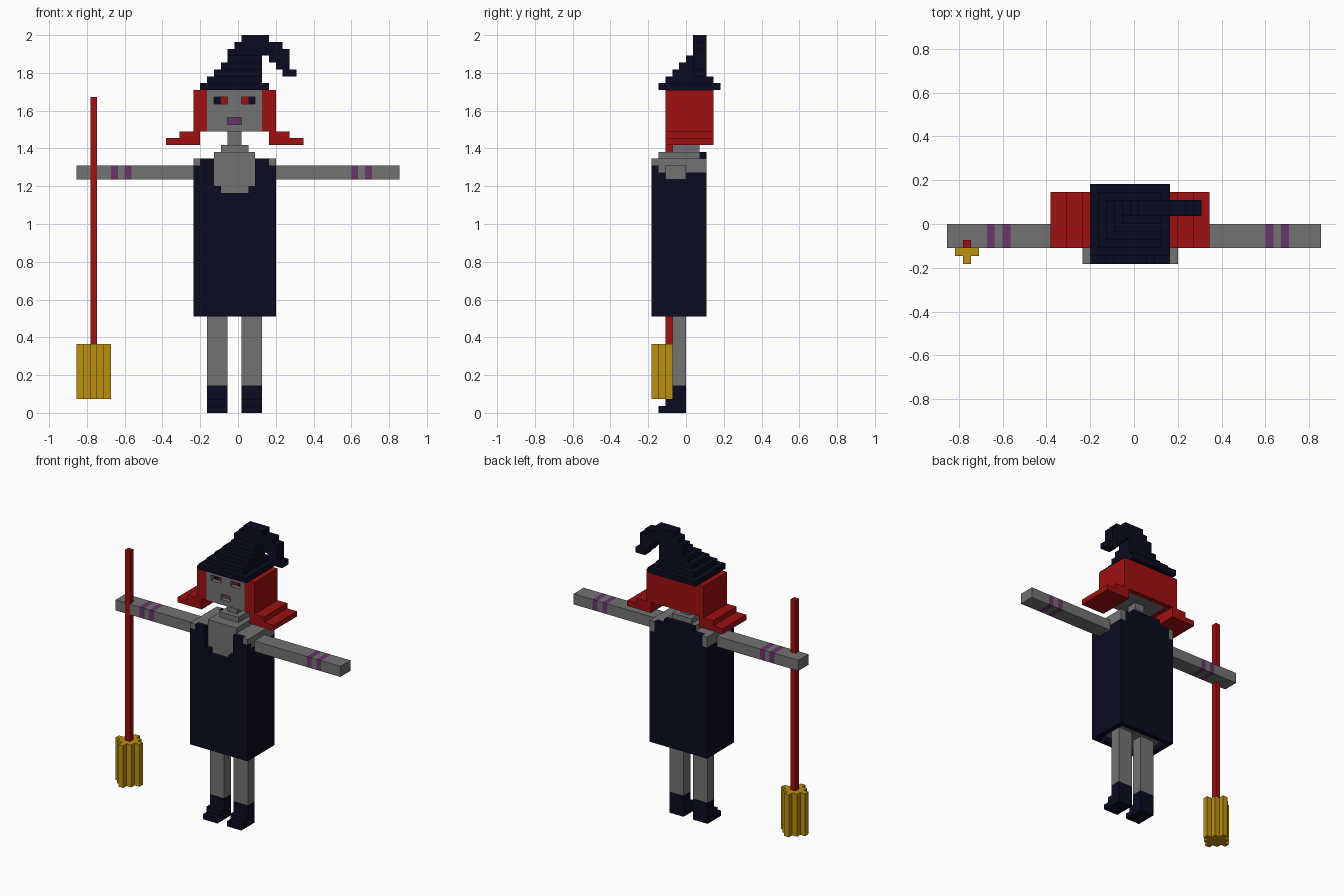
import bpy
import bmesh
from mathutils import Matrix, Vector

# Remove the default cube only
default_cube = bpy.data.objects.get("Cube")
if default_cube:
    bpy.data.objects.remove(default_cube, do_unlink=True)

UNIT = 2 / 55                       # edge length of one block
ORIGIN = Vector((23.5, 5, 0))       # block coordinates of the world origin
MIDDLE = 23                         # symmetry plane of the body, in blocks


def make_material(name, red, green, blue):
    material = bpy.data.materials.new(name)
    material.use_nodes = True
    colour = (red, green, blue, 1)
    material.diffuse_color = colour
    shader = material.node_tree.nodes["Principled BSDF"]
    shader.inputs["Base Color"].default_value = colour
    shader.inputs["Roughness"].default_value = 0.9
    return material


grey = make_material("grey skin", .17, .17, .17)
navy = make_material("navy cloth", .003, .0035, .015)
red = make_material("deep red", .35, .005, .006)
gold = make_material("straw gold", .5, .28, .005)
purple = make_material("dull purple", .14, .035, .14)


def block(x, y, z):
    """One box, given as block ranges along each axis."""
    return (x, y, z)


def mirrored(boxes):
    """The boxes together with their reflection across the body."""
    flip = 2 * MIDDLE
    return boxes + [((flip - x[1], flip - x[0]), y, z) for x, y, z in boxes]


def build(name, material, boxes):
    """Join a set of boxes into one object."""
    bm = bmesh.new()
    for ranges in boxes:
        low = Vector([r[0] for r in ranges])
        high = Vector([r[1] for r in ranges])
        centre = ((low + high) / 2 - ORIGIN) * UNIT
        size = (high - low) * UNIT
        bmesh.ops.create_cube(bm, size=1, matrix=Matrix.LocRotScale(centre, None, size))
    mesh = bpy.data.meshes.new(name)
    bm.to_mesh(mesh)
    bm.free()
    mesh.materials.append(material)
    result = bpy.data.objects.new(name, mesh)
    bpy.context.collection.objects.link(result)
    return result


# Legs and stepped boots
shin = (3, 5)
build("legs", grey, mirrored([block((19, 22), shin, (4, 15))]))
build("boots", navy, mirrored([
    block((19, 22), shin, (0, 4)),
    block((19, 22), (1, 3), (0, 1)),
    block((19, 22), (2, 3), (1, 2)),
]))

# Dress: a shell with a neckline cut out of the front
front, back, side = (0, 1), (7, 8), (17, 18)
build("dress", navy, [
    block((17, 29), front, (14, 32)),
    block((18, 28), back, (14, 37)),
    block((20, 26), back, (37, 38)),
] + mirrored([
    block(side, (1, 8), (14, 35)),
    block((17, 21), front, (32, 33)),
    block((17, 20), front, (33, 36)),
    block((18, 20), front, (36, 37)),
]))

# Body inside the dress, shoulders and neck
inside = (1, 7)
build("torso", grey, [
    block((18, 28), inside, (15, 37)),
    block((20, 26), inside, (37, 38)),
    block((21, 25), (3, 7), (38, 39)),
    block((22, 24), (4, 6), (39, 41)),
])
build("shoulders", grey, mirrored([
    block(side, (0, 8), (36, 37)),
    block(side, (1, 8), (35, 36)),
]))

# Arms with two purple bands each; the right hand is notched for the handle
depth, height = (2, 5), (34, 36)
build("right_arm", grey, [
    block((0, 2), depth, height),
    block((2, 3), (3, 5), height),
] + [block(span, depth, height) for span in ((3, 5), (6, 7), (8, 17))])
build("left_arm", grey,
      [block(span, depth, height) for span in ((29, 40), (41, 42), (43, 47))])
build("arm_bands", purple,
      [block((start, start + 1), depth, height) for start in (5, 7, 40, 42)])

# Head with recessed eyes and mouth
skin = (2, 3)
build("head", grey, [
    block((19, 27), (3, 8), (41, 47)),
    block((22, 24), skin, (45, 46)),
] + [block((19, 27), skin, span) for span in ((41, 42), (43, 45), (46, 47))]
  + mirrored([
    block((19, 22), skin, (42, 43)),
    block((19, 20), skin, (45, 46)),
]))
recess = (2.8, 3)
build("mouth", purple, [block((22, 24), recess, (42, 43))])
build("eye_outer", navy, mirrored([block((20, 21), recess, (45, 46))]))
build("eye_inner", red, mirrored([block((21, 22), recess, (45, 46))]))

# Hair: back panel, side panels and flared tips
strand = (2, 9)
build("hair", red, [block((19, 27), (8, 9), (41, 47))] + mirrored([
    block((17, 19), strand, (41, 47)),
    block((15, 18), strand, (40, 41)),
    block((13, 18), strand, (39, 40)),
]))

# Hat: stepped cone that shrinks row by row, with one straight side
hat = [block((18, 28), (1, 10), (47, 48))]
for step in range(4):
    level = 48 + step
    far = 9 if step == 0 else 8
    hat.append(block((19 + step, 27), (2 + step, far), (level, level + 1)))
build("hat", navy, hat)

# Drooping hat tip, listed from the top row down
tip_rows = [(24, 28), (23, 30), (22, 31), (28, 31), (29, 31), (30, 32)]
build("hat_tip", navy,
      [block(span, (6, 8), (54 - row, 55 - row)) for row, span in enumerate(tip_rows)])

# Broom: straight handle and a diamond-shaped bundle of straw
build("broom_handle", red, [block((2, 3), (2, 3), (10, 46))])
straw = []
for row in range(5):
    reach = 2 - abs(row - 2)
    straw.append(block((2 - reach, 3 + reach), (row, row + 1), (2, 10)))
build("broom_straw", gold, straw)
